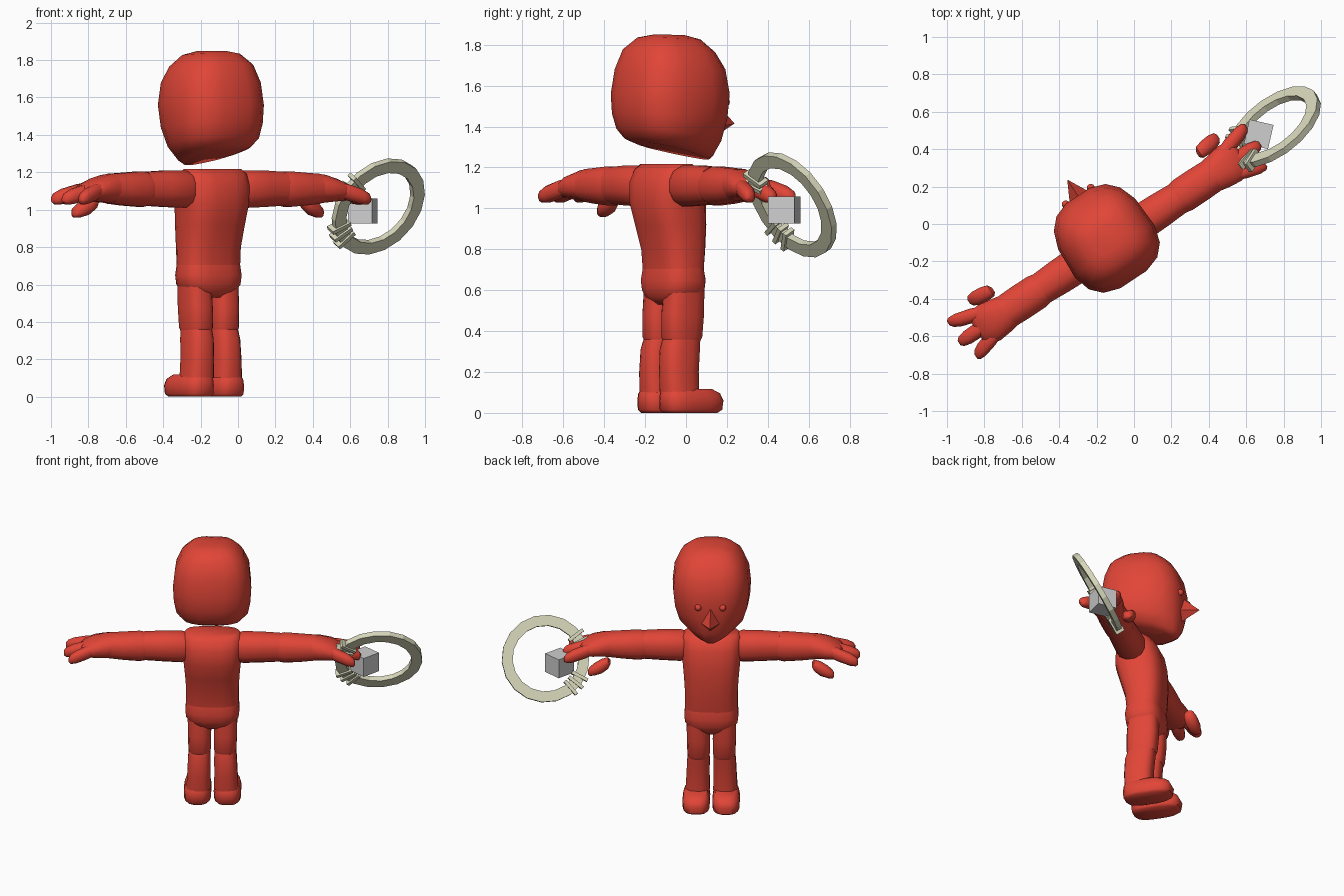
import bpy, bmesh, math
from mathutils import Matrix, Vector

def material(name, rgb):
    m = bpy.data.materials.new(name)
    m.diffuse_color = (*rgb, 1)
    return m

RED = material("red", (0.75, 0.06, 0.038))
BEIGE = material("beige", (0.68, 0.68, 0.50))
GREY = material("grey", (0.62, 0.62, 0.62))

# Figure frame: local x along the arms, local y towards the face
BODY = Matrix.Translation((-0.15, -0.075, 0)) @ Matrix.Rotation(math.radians(33.5), 4, 'Z')

def finish(name, bm, mat, matrix, smooth=35):
    bmesh.ops.recalc_face_normals(bm, faces=bm.faces)
    mesh = bpy.data.meshes.new(name)
    bm.to_mesh(mesh)
    bm.free()
    mesh.transform(matrix)
    mesh.materials.append(mat)
    ob = bpy.data.objects.new(name, mesh)
    bpy.context.collection.objects.link(ob)
    if smooth:
        bpy.ops.object.select_all(action='DESELECT')
        ob.select_set(True)
        bpy.context.view_layer.objects.active = ob
        bpy.ops.object.shade_smooth_by_angle(angle=math.radians(smooth))
    return ob

def loft(name, loops, mat=RED, matrix=BODY, smooth=50, closed=False):
    """Bridge equal-length point loops; cap the ends unless closed."""
    bm = bmesh.new()
    rows = [[bm.verts.new(p) for p in loop] for loop in loops]
    n = len(rows[0])
    pairs = list(zip(rows, rows[1:])) + ([(rows[-1], rows[0])] if closed else [])
    for a, b in pairs:
        for i in range(n):
            j = (i + 1) % n
            bm.faces.new((a[i], a[j], b[j], b[i]))
    if not closed:
        bm.faces.new(rows[0])
        bm.faces.new(rows[-1])
    return finish(name, bm, mat, matrix, smooth)

def section(n=16, power=2.8):
    """Unit rounded-square outline."""
    for i in range(n):
        t = 2 * math.pi * (i + 0.5) / n
        c, s = math.cos(t), math.sin(t)
        yield (math.copysign(abs(c) ** (2 / power), c),
               math.copysign(abs(s) ** (2 / power), s))

def upright(name, rings, side=1, power=2.8):
    """Rings of (z, x centre, half width, back y, front y)."""
    loft(name, [[(side * (x + w * a), (k + f) / 2 + (f - k) / 2 * b, z)
                 for a, b in section(power=power)] for z, x, w, k, f in rings])

def limb(name, rings, side=1, power=2.3):
    """Sideways rings of (x, y centre, z centre, half y, half z)."""
    loft(name, [[(side * x, y + hy * a, z + hz * b)
                 for a, b in section(12, power)] for x, y, z, hy, hz in rings])

# Head: (z, tilt, half width, back y, front y, narrowing towards the chin)
head = [(1.285, -0.22, 0.13, -0.17, 0.215, 0.60),
        (1.305, -0.20, 0.19, -0.215, 0.235, 0.55),
        (1.36, -0.14, 0.235, -0.245, 0.255, 0.36),
        (1.45, -0.06, 0.252, -0.265, 0.27, 0.18),
        (1.56, 0.0, 0.258, -0.27, 0.275, 0.10),
        (1.68, 0.0, 0.245, -0.25, 0.25, 0.08),
        (1.77, -0.04, 0.205, -0.215, 0.20, 0.05),
        (1.83, -0.04, 0.14, -0.15, 0.13, 0),
        (1.848, -0.02, 0.07, -0.08, 0.06, 0)]
loops = []
for z, tilt, w, k, f, taper in head:
    loop = []
    for a, b in section(power=2.9):
        y = (k + f) / 2 + (f - k) / 2 * b
        loop.append((w * a * (1 - taper * max(0, b)), y, z + tilt * y))
    loops.append(loop)
loft("head", loops)

# Nose: a pyramid with its point low and forward
bm = bmesh.new()
top, left, right, tip, low = [bm.verts.new(p) for p in (
    (0, 0.25, 1.53), (-0.07, 0.24, 1.40), (0.07, 0.24, 1.40),
    (0, 0.375, 1.415), (0, 0.24, 1.34))]
for f in ((top, left, tip), (top, tip, right), (left, low, tip),
          (low, right, tip), (top, right, low, left)):
    bm.faces.new(f)
finish("nose", bm, RED, BODY, 30)

# Eyes
for s in (-1, 1):
    bm = bmesh.new()
    bmesh.ops.create_uvsphere(bm, u_segments=10, v_segments=6, radius=0.022,
                              matrix=Matrix.Translation((s * 0.08, 0.268, 1.52)))
    finish("eye", bm, RED, BODY, 60)

# Torso and pelvis
upright("torso", [(0.70, 0, 0.172, -0.10, 0.13), (0.80, 0, 0.172, -0.11, 0.14),
                  (0.92, 0, 0.18, -0.145, 0.145), (1.03, 0, 0.19, -0.175, 0.14),
                  (1.13, 0, 0.195, -0.17, 0.12), (1.19, 0, 0.19, -0.14, 0.09),
                  (1.218, 0, 0.17, -0.10, 0.05)], power=3)
upright("pelvis", [(0.53, 0, 0.07, -0.06, 0.09), (0.56, 0, 0.14, -0.09, 0.12),
                   (0.60, 0, 0.172, -0.105, 0.135), (0.65, 0, 0.178, -0.11, 0.14),
                   (0.705, 0, 0.172, -0.10, 0.13)], power=3)

for s in (-1, 1):
    # Legs and feet
    upright("thigh", [(0.35, 0.083, 0.068, -0.08, 0.10), (0.37, 0.083, 0.074, -0.09, 0.11),
                      (0.48, 0.084, 0.076, -0.09, 0.12), (0.60, 0.086, 0.076, -0.08, 0.12)], s)
    upright("lower_leg", [(0.10, 0.09, 0.080, -0.10, 0.085), (0.20, 0.088, 0.076, -0.105, 0.085),
                          (0.31, 0.085, 0.074, -0.10, 0.095), (0.36, 0.083, 0.070, -0.085, 0.10)], s)
    upright("foot", [(0.0, 0.097, 0.075, -0.09, 0.19), (0.015, 0.097, 0.088, -0.105, 0.215),
                     (0.06, 0.097, 0.09, -0.108, 0.222), (0.095, 0.096, 0.084, -0.105, 0.205),
                     (0.118, 0.093, 0.068, -0.09, 0.16)], s, 3.2)
    # Arms
    limb("upper_arm", [(0.15, -0.035, 1.11, 0.08, 0.085), (0.20, -0.035, 1.11, 0.10, 0.103),
                       (0.32, -0.035, 1.112, 0.097, 0.10), (0.44, -0.035, 1.112, 0.09, 0.093)], s)
    limb("lower_arm", [(0.43, -0.035, 1.11, 0.09, 0.09), (0.47, -0.035, 1.11, 0.098, 0.098),
                       (0.58, -0.035, 1.11, 0.098, 0.09), (0.67, -0.035, 1.112, 0.095, 0.082)], s)
    # Hand: palm, three spread fingers and a hanging thumb
    limb("palm", [(0.65, -0.035, 1.113, 0.095, 0.082), (0.70, -0.035, 1.112, 0.105, 0.076),
                  (0.77, -0.033, 1.105, 0.115, 0.062), (0.83, -0.03, 1.092, 0.105, 0.045),
                  (0.85, -0.03, 1.088, 0.08, 0.03)], s)
    for y0, y1, length in ((0.025, 0.085, 0.955), (-0.033, -0.035, 0.965), (-0.09, -0.145, 0.93)):
        rings = []
        for t, r in ((0, 0.032), (0.35, 0.042), (0.75, 0.04), (0.93, 0.03), (1, 0.014)):
            rings.append((0.74 + (length - 0.74) * t, y0 + (y1 - y0) * t,
                          1.115 - 0.06 * t, r, r * 1.05))
        limb("finger", rings, s)
    limb("thumb", [(0.655, 0.10, 1.045, 0.015, 0.015), (0.67, 0.105, 1.04, 0.036, 0.038),
                   (0.71, 0.11, 1.02, 0.043, 0.048), (0.76, 0.115, 0.998, 0.042, 0.04),
                   (0.79, 0.12, 0.985, 0.03, 0.028), (0.80, 0.12, 0.98, 0.012, 0.012)], s)

# Hoop: flat band standing at a slant beside the hand
normal = Vector((-0.536, 0.69, 0.48)).normalized()
across = Vector((-0.707, -0.707, 0))
across = (across - normal * across.dot(normal)).normalized()
up = normal.cross(across)
HOOP = Matrix.Translation((0.75, 0.52, 1.017)) @ Matrix((across, up, normal)).transposed().to_4x4()
band = []
for i in range(18):
    t = 2 * math.pi * i / 18
    band.append([(r * math.cos(t), r * math.sin(t), h) for r, h in (
        (0.285, -0.018), (0.285, 0.018), (0.215, 0.018), (0.215, -0.018))])
loft("hoop", band, BEIGE, HOOP, 0, True)

# Small bars across the hoop band
for deg in (-54, -43, -32, 22, 33):
    bm = bmesh.new()
    bmesh.ops.create_cube(bm, size=1, matrix=Matrix.Rotation(math.radians(deg), 4, 'Z')
                          @ Matrix.Translation((0.25, 0, 0))
                          @ Matrix.Diagonal((0.115, 0.022, 0.06, 1)))
    finish("hoop_bar", bm, BEIGE, HOOP, 0)

# Box held by the hand
bm = bmesh.new()
bmesh.ops.create_cube(bm, size=0.132)
finish("box", bm, GREY, Matrix.Translation((0.667, 0.48, 0.993))
       @ Matrix.Rotation(math.radians(-13), 4, 'Z'), 0)
